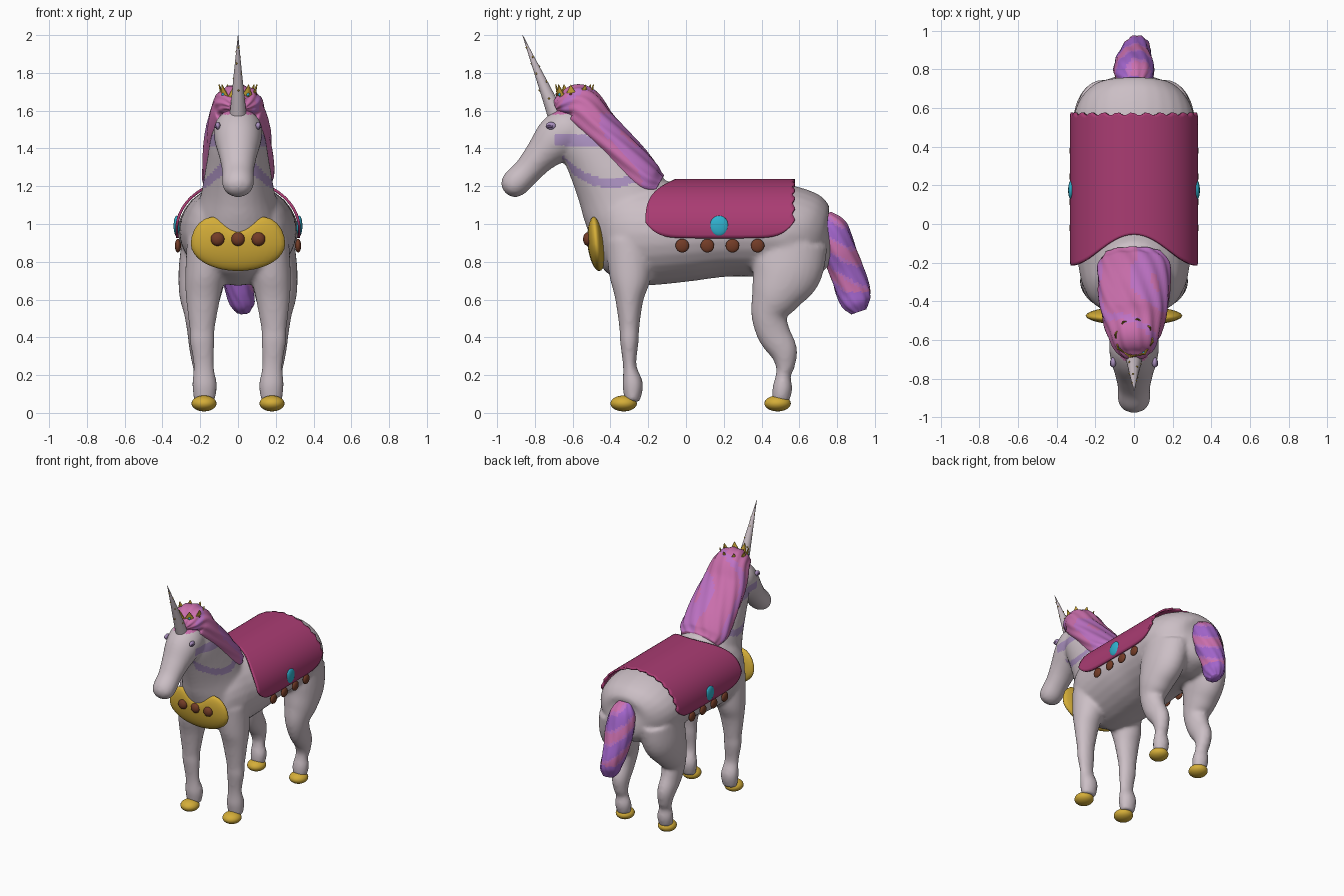
import bpy, bmesh, math
from mathutils import Matrix, Vector

if "Cube" in bpy.data.objects:
    bpy.data.objects.remove(bpy.data.objects["Cube"], do_unlink=True)


def material(name, r, g, b):
    m = bpy.data.materials.new(name)
    m.use_nodes = True
    m.diffuse_color = (r, g, b, 1)
    for node in m.node_tree.nodes:
        if node.type == "BSDF_PRINCIPLED":
            node.inputs["Base Color"].default_value = (r, g, b, 1)
            node.inputs["Roughness"].default_value = 0.6
    return m


COAT = material("pale coat", .60, .52, .56)
CLOTH = material("magenta cloth", .40, .045, .17)
GOLD = material("gold", .66, .42, .04)
BROWN = material("brown gem", .17, .045, .02)
TEAL = material("turquoise gem", .03, .44, .62)
PINK = material("pink hair", .60, .16, .42)
ORCHID = material("orchid hair", .52, .17, .56)
PURPLE = material("purple hair", .36, .13, .60)
LILAC = material("lilac stripe", .40, .28, .52)
DARK = material("eye violet", .12, .07, .17)


def finish(name, bm, mats, smooth=True):
    bmesh.ops.recalc_face_normals(bm, faces=bm.faces[:])
    me = bpy.data.meshes.new(name)
    bm.to_mesh(me)
    bm.free()
    for m in mats:
        me.materials.append(m)
    for p in me.polygons:
        p.use_smooth = smooth
    ob = bpy.data.objects.new(name, me)
    bpy.context.collection.objects.link(ob)
    return ob


def spline(pts, steps):
    """Smooth curve through section tuples (x, y, z, half width, half depth)."""
    out = []
    for i in range(len(pts) - 1):
        a, b, c, d = (pts[max(i - 1, 0)], pts[i], pts[i + 1], pts[min(i + 2, len(pts) - 1)])
        for s in range(steps):
            t = s / steps
            out.append([q + t / 2 * (r - p + t * (2 * p - 5 * q + 4 * r - s2 + t * (3 * (q - r) + s2 - p)))
                        for p, q, r, s2 in zip(a, b, c, d)])
    return out + [list(pts[-1])]


def loft(bm, sections, n=28, steps=5, ripple=0, locks=9, flip=1):
    """Closed tube of elliptical rings square to the path."""
    rows = spline(sections, steps)
    rings = []
    for i, (x, y, z, w, d) in enumerate(rows):
        tan = Vector(rows[min(i + 1, len(rows) - 1)][:3]) - Vector(rows[max(i - 1, 0)][:3])
        nor = tan.cross(Vector((1, 0, 0))).normalized()
        ring = []
        for k in range(n):
            a = math.tau * k / n
            wave = ripple * math.sin(locks * a + i * .35)
            p = Vector((x, y, z)) + Vector((1, 0, 0)) * (w + wave) * math.cos(a) + nor * (d + wave) * math.sin(a)
            p.x *= flip
            ring.append(bm.verts.new(p))
        rings.append(ring)
    for r, q in zip(rings, rings[1:]):
        for k in range(n):
            bm.faces.new((r[k], r[(k + 1) % n], q[(k + 1) % n], q[k]))
    bm.faces.new(rings[0])
    bm.faces.new(rings[-1])


def blob(name, loc, size, mat, rot=0):
    bm = bmesh.new()
    bmesh.ops.create_uvsphere(bm, u_segments=28, v_segments=16, radius=1)
    bm.transform(Matrix.Translation(loc) @ Matrix.Rotation(rot, 4, "X") @ Matrix.Diagonal((*size, 1)))
    return finish(name, bm, [mat])


# Body: torso, neck, head and legs fused into one sculpted skin
torso = [(0, -.47, .94, .08, .10), (0, -.42, .94, .2, .21), (0, -.32, .95, .265, .27),
         (0, -.2, .95, .29, .275), (0, 0, .96, .31, .265), (0, .2, .97, .31, .25),
         (0, .4, .97, .315, .25), (0, .55, .955, .315, .245), (0, .66, .92, .265, .225),
         (0, .73, .9, .18, .165), (0, .77, .9, .07, .07)]
neck = [(0, -.27, .98, .24, .24), (0, -.34, 1.16, .195, .235), (0, -.45, 1.33, .165, .185),
        (0, -.53, 1.45, .145, .15), (0, -.57, 1.55, .11, .1)]
head = [(0, -.53, 1.57, .07, .07), (0, -.6, 1.51, .125, .125), (0, -.68, 1.45, .125, .125),
        (0, -.77, 1.36, .1, .09), (0, -.84, 1.28, .085, .075), (0, -.9, 1.22, .085, .076),
        (0, -.935, 1.185, .07, .06), (0, -.955, 1.165, .03, .025)]
front_leg = [(.15, -.3, .92, .12, .13), (.175, -.295, .72, .105, .11), (.185, -.3, .6, .09, .075),
             (.19, -.3, .45, .068, .053), (.19, -.3, .38, .066, .05), (.182, -.298, .25, .054, .036),
             (.177, -.282, .15, .066, .055), (.177, -.285, .06, .055, .04)]
hind_leg = [(.16, .55, .9, .14, .2), (.185, .53, .75, .13, .19), (.2, .475, .62, .11, .135),
            (.2, .44, .52, .085, .095), (.2, .465, .42, .068, .088), (.195, .515, .33, .062, .075),
            (.19, .525, .25, .052, .052), (.185, .515, .2, .048, .04), (.18, .51, .13, .06, .053),
            (.18, .5, .06, .05, .045)]
bm = bmesh.new()
for part in (torso, neck, head):
    loft(bm, part)
for side in (-1, 1):
    loft(bm, front_leg, flip=side)
    loft(bm, hind_leg, flip=side)
body = finish("body", bm, [COAT, PINK, LILAC])
remesh = body.modifiers.new("fuse", "REMESH")
remesh.mode, remesh.voxel_size = "VOXEL", .013
soften = body.modifiers.new("soften", "SMOOTH")
soften.factor, soften.iterations = .5, 8
graph = bpy.context.evaluated_depsgraph_get()
skin = bpy.data.meshes.new_from_object(body.evaluated_get(graph))
body.modifiers.clear()
body.data = skin
skin.materials.clear()
for m in (COAT, PINK, LILAC):
    skin.materials.append(m)

# Forelock patch and painted bands on the neck
for p in skin.polygons:
    x, y, z = p.center
    low_band = 1.19 + 1.9 * (y + .4) ** 2
    p.use_smooth = True
    p.material_index = 0
    if z > 1.58 and y > -.76:
        p.material_index = 1
    elif -.69 < y < -.4 and 1.415 < z < 1.47 and abs(x) > .05:
        p.material_index = 2
    elif -.66 < y < -.25 and low_band < z < low_band + .05 and abs(x) > .06:
        p.material_index = 2

# Mane with wavy locks and orchid streaks
bm = bmesh.new()
loft(bm, [(0, -.69, 1.615, .05, .03), (0, -.65, 1.63, .1, .065), (0, -.57, 1.625, .135, .115),
          (0, -.48, 1.52, .165, .11), (0, -.39, 1.42, .18, .11), (0, -.29, 1.31, .188, .11),
          (0, -.21, 1.225, .185, .1), (0, -.155, 1.19, .15, .075)], n=64, steps=8, ripple=.004, locks=11)
mane = finish("mane", bm, [PINK, ORCHID])
for p in mane.data.polygons:
    x, y, z = p.center
    p.material_index = int(math.sin(17 * x + 24 * y + 3 * math.sin(9 * z)) > .72)

# Tail with slanting bands
bm = bmesh.new()
loft(bm, [(0, .735, 1.05, .05, .035), (0, .765, .98, .095, .085), (0, .81, .86, .105, .09),
          (0, .85, .75, .09, .09), (.01, .885, .645, .075, .09), (.02, .9, .58, .065, .075),
          (.025, .915, .535, .035, .04)], n=40, steps=8, ripple=.003)
tail = finish("tail", bm, [PURPLE, ORCHID, PINK])
for p in tail.data.polygons:
    x, y, z = p.center
    s = math.sin(38 * z + 22 * y + 14 * x)
    p.material_index = 0 if z < .64 or s < -.1 else 1 if s < .5 else 2

# Saddle blanket draped over the back
bm = bmesh.new()
N = 48
grid = []
for i in range(N + 1):
    v = i / N
    low = -.17 + .32 * abs(2 * v - 1) ** 7
    row = []
    for j in range(N + 1):
        a = low + (math.pi - 2 * low) * j / N
        start = -.215 + .16 * max(0, math.sin(a)) ** 4
        end = .57 + .008 * math.sin(j * 1.6)
        row.append(bm.verts.new((.325 * math.cos(a), start + (end - start) * v, .97 + .262 * math.sin(a))))
    grid.append(row)
for r, q in zip(grid, grid[1:]):
    for j in range(N):
        bm.faces.new((r[j], r[j + 1], q[j + 1], q[j]))
blanket = finish("saddle_blanket", bm, [CLOTH])
thick = blanket.modifiers.new("thickness", "SOLIDIFY")
thick.thickness, thick.offset = .014, 0

# Breastplate with a dip under the neck
plate = blob("breastplate", (0, -.475, .895), (.25, .047, .145), GOLD, .12)
for vert in plate.data.vertices:
    lift = max(0, vert.co.z - .9) / .14
    vert.co.z += lift * (.03 * abs(vert.co.x) / .12 - .07 * math.exp(-(vert.co.x / .09) ** 2))
for x in (-.108, 0, .108):
    blob("breast_gem", (x, -.52, .92), (.036, .025, .036), BROWN)

# Hooves, side ornaments and eyes on both sides
for side, label in ((1, "left"), (-1, "right")):
    for y, place in ((-.33, "front"), (.485, "hind")):
        blob(f"{place}_{label}_hoof", (side * .18, y, .05), (.066, .07, .042), GOLD)
    for k in range(4):
        blob(f"{label}_bead", (side * .318, -.02 + .133 * k, .885), (.016, .036, .036), BROWN)
    blob(f"{label}_round_gem", (side * .325, .175, .99), (.016, .05, .054), TEAL)
    blob(f"{label}_eyelid", (side * .107, -.715, 1.52), (.014, .027, .02), LILAC)
    blob(f"{label}_eye", (side * .114, -.72, 1.516), (.011, .019, .009), DARK)

# Horn with a spiral of gold specks
base, tip = Vector((0, -.69, 1.58)), Vector((0, -.865, 2))
bm = bmesh.new()
loft(bm, [(*base, .044, .044), (*tip, .001, .001)], steps=24, ripple=.0004, locks=3)
finish("horn", bm, [COAT])
for k in range(11):
    t, a = .2 + .065 * k, 2.4 * k
    spot = base.lerp(tip, t) + Vector((math.cos(a), math.sin(a), .4 * math.sin(a))) * .043 * (1 - t)
    blob("horn_speck", spot, (.005, .005, .005), GOLD)

# Crown: zigzag band with small jewels
bm = bmesh.new()
SPIKES = 8
rings = [[], []]
for k in range(SPIKES * 2):
    a = math.tau * k / (SPIKES * 2) + math.pi / SPIKES / 2
    peak = k % 2
    for ring, r, z in ((rings[0], .09, 1.645), (rings[1], .093 + .012 * peak, 1.675 + .063 * peak)):
        ring.append(bm.verts.new((r * math.cos(a), -.59 + r * math.sin(a), z)))
    if peak:
        blob("crown_jewel", (.094 * math.cos(a), -.59 + .094 * math.sin(a), 1.685), (.009, .009, .009),
             TEAL if k % 4 == 1 else BROWN)
for k in range(SPIKES * 2):
    n = (k + 1) % (SPIKES * 2)
    bm.faces.new((rings[0][k], rings[0][n], rings[1][n], rings[1][k]))
crown = finish("crown", bm, [GOLD], smooth=False)
crown.modifiers.new("thickness", "SOLIDIFY").thickness = .006
